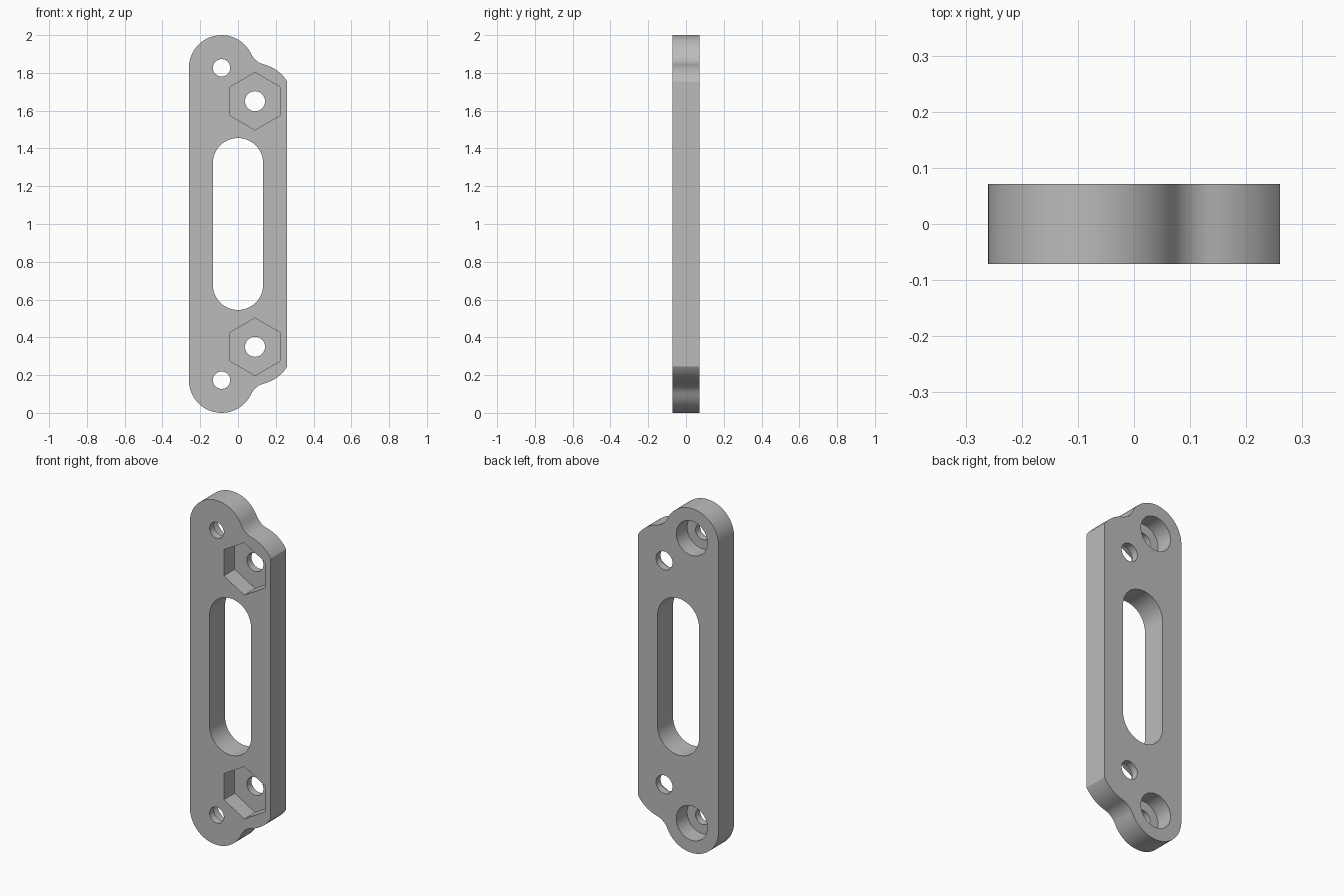
import bpy, bmesh
from math import sin, cos, radians

HALF_T = 0.071                 # half the plate thickness
SCREW = (-0.087, 1.827)        # counterbored hole centre
NUT = (0.09, 1.65)             # hexagon pocket centre

cube = bpy.data.objects.get("Cube")
if cube:
    bpy.data.objects.remove(cube, do_unlink=True)

grey = bpy.data.materials.new("grey")
grey.use_nodes = True
colour = (0.5, 0.5, 0.5, 1)
grey.diffuse_color = colour
grey.node_tree.nodes["Principled BSDF"].inputs["Base Color"].default_value = colour


def arc(centre, r, start, end, n):
    """Points (x, z) along an arc, angles in degrees."""
    angles = [radians(start + (end - start) * i / n) for i in range(n + 1)]
    return [(centre[0] + r * cos(a), centre[1] + r * sin(a)) for a in angles]


def flip(points):
    """Mirror a profile about mid height."""
    return [(x, 2 - z) for x, z in reversed(points)]


def prism(name, points, y0, y1):
    """Extrude an x-z profile from y0 to y1."""
    bm = bmesh.new()
    face = bm.faces.new([bm.verts.new((x, y0, z)) for x, z in points])
    out = bmesh.ops.extrude_face_region(bm, geom=[face])
    moved = [g for g in out["geom"] if isinstance(g, bmesh.types.BMVert)]
    bmesh.ops.translate(bm, verts=moved, vec=(0, y1 - y0, 0))
    bmesh.ops.recalc_face_normals(bm, faces=bm.faces)
    mesh = bpy.data.meshes.new(name)
    bm.to_mesh(mesh)
    bm.free()
    mesh.materials.append(grey)
    obj = bpy.data.objects.new(name, mesh)
    bpy.context.collection.objects.link(obj)
    return obj


def disc(centre, r, n=48, start=0):
    return arc(centre, r, start, start + 360, n)[:-1]


# Plate outline: rounded end, concave fillet, shoulder around the nut
upper = (arc(SCREW, 0.173, 180, 24.9, 32)
         + arc((0.161, 1.942), 0.1, 204.9, 256.3, 14)[1:]
         + arc(NUT, 0.2, 76.3, 31.8, 12)[1:])
plate = prism("mounting_plate", upper + flip(upper), -HALF_T, HALF_T)

# Central slot
slot_end = arc((0, 1.322), 0.133, 180, 0, 32)
cutters = [prism("slot_cutter", slot_end + flip(slot_end), -0.2, 0.2)]

# Holes, hexagon nut pockets on the front, round counterbores on the back
for end, turn in (("upper", lambda p: p), ("lower", flip)):
    cutters += [
        prism(end + "_screw_hole", turn(disc(SCREW, 0.046)), -0.2, 0.2),
        prism(end + "_counterbore", turn(disc(SCREW, 0.1)), HALF_T - 0.1, 0.2),
        prism(end + "_nut_hole", turn(disc(NUT, 0.053)), -0.2, 0.2),
        prism(end + "_nut_pocket", turn(disc(NUT, 0.152, 6, 90)), -0.2, 0.1 - HALF_T),
    ]

bpy.ops.object.select_all(action='DESELECT')
bpy.context.view_layer.objects.active = plate
plate.select_set(True)
for cutter in cutters:
    cutter.hide_render = True
    mod = plate.modifiers.new(cutter.name, 'BOOLEAN')
    mod.operation = 'DIFFERENCE'
    mod.solver = 'EXACT'
    mod.object = cutter
    bpy.ops.object.modifier_apply(modifier=mod.name)
    bpy.data.objects.remove(cutter, do_unlink=True)

bpy.ops.object.shade_smooth_by_angle(angle=radians(30))
